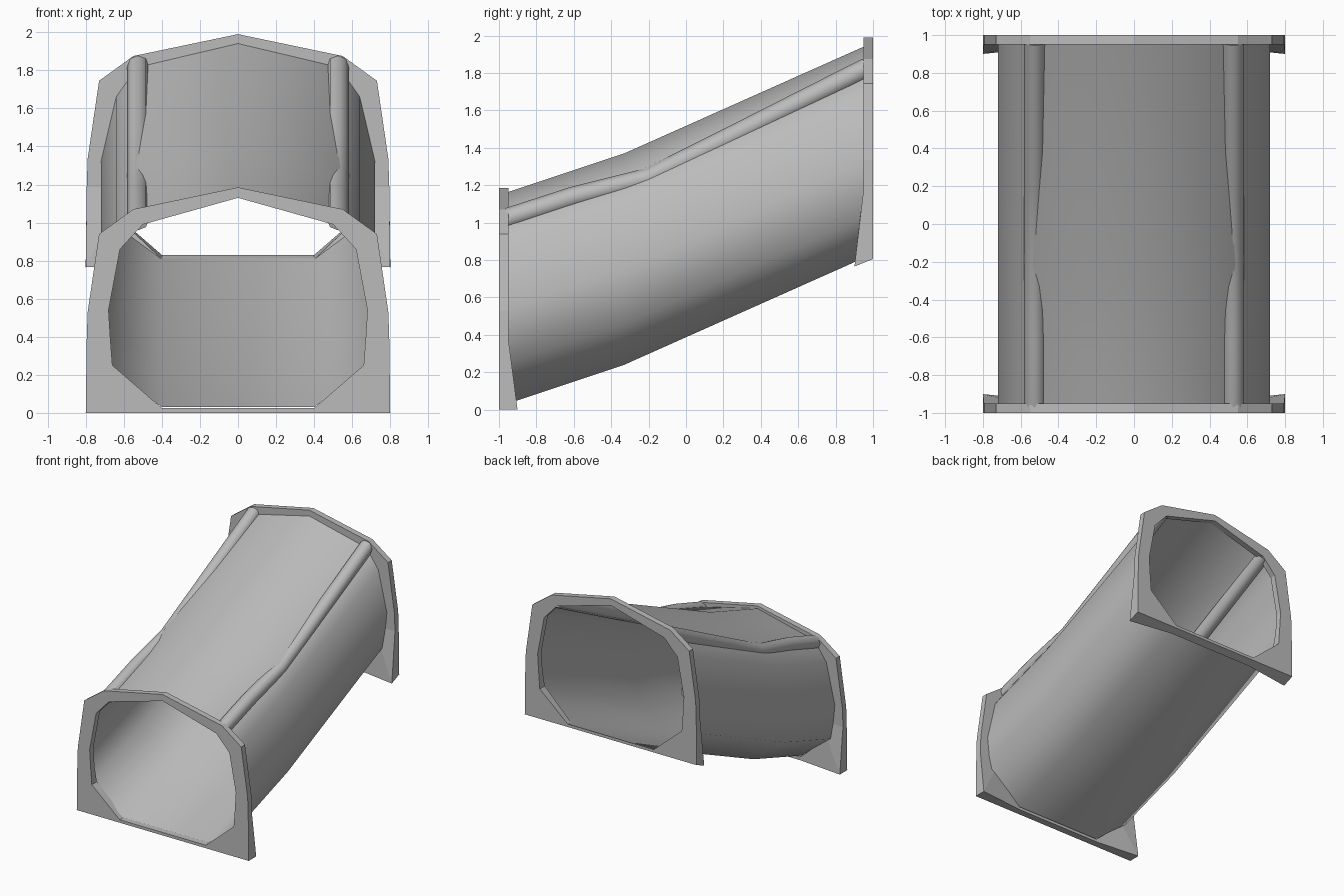
import bpy, bmesh

old = bpy.data.objects.get("Cube")
if old:
    bpy.data.objects.remove(old)

grey = bpy.data.materials.new("plain_grey")
grey.use_nodes = True
COLOUR = (0.5, 0.5, 0.5, 1)
grey.diffuse_color = COLOUR
grey.node_tree.nodes["Principled BSDF"].inputs["Base Color"].default_value = COLOUR


def finish(name, bm, smooth, recalc=True):
    if recalc:
        bmesh.ops.recalc_face_normals(bm, faces=bm.faces)
    for f in bm.faces:
        f.smooth = smooth
    mesh = bpy.data.meshes.new(name)
    bm.to_mesh(mesh)
    bm.free()
    mesh.materials.append(grey)
    obj = bpy.data.objects.new(name, mesh)
    bpy.context.collection.objects.link(obj)
    return obj


def mirrored(half):
    """Closed loop from a half profile running from bottom to the ridge at x = 0."""
    return half + [(-x, z) for x, z in reversed(half) if x > 0]


# Sloping tube: one thin sheet swept along a bent path
SECTION = mirrored([(0.4, 0.03), (0.69, 0.25), (0.72, 0.54), (0.64, 0.88),
                    (0.53, 1.035), (0, 1.16)])
bm = bmesh.new()
rings = [[bm.verts.new((x, y, z + rise)) for x, z in SECTION]
         for y, rise in ((-0.96, 0), (-0.33, 0.21), (0.96, 0.785))]
n = len(SECTION)
for a, b in zip(rings, rings[1:]):
    for i in range(n):
        j = (i + 1) % n
        bm.faces.new((a[i], a[j], b[j], b[i]))
finish("tunnel_tube", bm, True)

# End frames: arch rings whose feet flare towards the tunnel
OUTER = mirrored([(0.4, 0), (0.8, 0), (0.795, 0.38), (0.79, 0.53), (0.73, 0.94),
                  (0.55, 1.07), (0, 1.185)])
INNER = mirrored([(0.4, 0.025), (0.66, 0.25), (0.67, 0.38), (0.68, 0.54), (0.62, 0.86),
                  (0.5, 0.99), (0, 1.13)])


def end_frame(name, side, rise):
    bm = bmesh.new()

    def loop(profile, inside):
        verts = []
        for x, z in profile:
            depth = 0
            if inside:
                depth = 0.05 + max(0, 0.38 - z) * 0.13
                if abs(x) < 0.45 and z < 0.1:
                    depth = 0.06
            drop = 0.4 * depth if side > 0 and z < 0.1 else 0
            verts.append(bm.verts.new((x, side * (1 - depth), z + rise - drop)))
        return verts

    loops = [loop(OUTER, False), loop(OUTER, True), loop(INNER, True), loop(INNER, False)]
    count = len(OUTER)
    for k in range(4):
        a, b = loops[k], loops[(k + 1) % 4]
        for i in range(count):
            j = (i + 1) % count
            bm.faces.new((a[i], a[j], b[j], b[i]))
    finish(name, bm, False)


end_frame("front_frame", -1, 0)
end_frame("back_frame", 1, 0.805)

# Round pipes along the upper corners, sinking into the tube at the bend
PATH = [(-0.97, 1.015), (-0.6, 1.135), (-0.2, 1.235), (0.2, 1.435), (0.97, 1.825)]
for name, side in (("left_pipe", 1), ("right_pipe", -1)):
    curve = bpy.data.curves.new(name, "CURVE")
    curve.dimensions = "3D"
    curve.bevel_depth = 0.058
    curve.bevel_resolution = 2
    curve.use_fill_caps = True
    spline = curve.splines.new("POLY")
    spline.points.add(len(PATH) - 1)
    for point, (y, z) in zip(spline.points, PATH):
        point.co = (side * 0.525, y, z, 1)
    spline.use_smooth = True
    curve.materials.append(grey)
    obj = bpy.data.objects.new(name, curve)
    bpy.context.collection.objects.link(obj)
